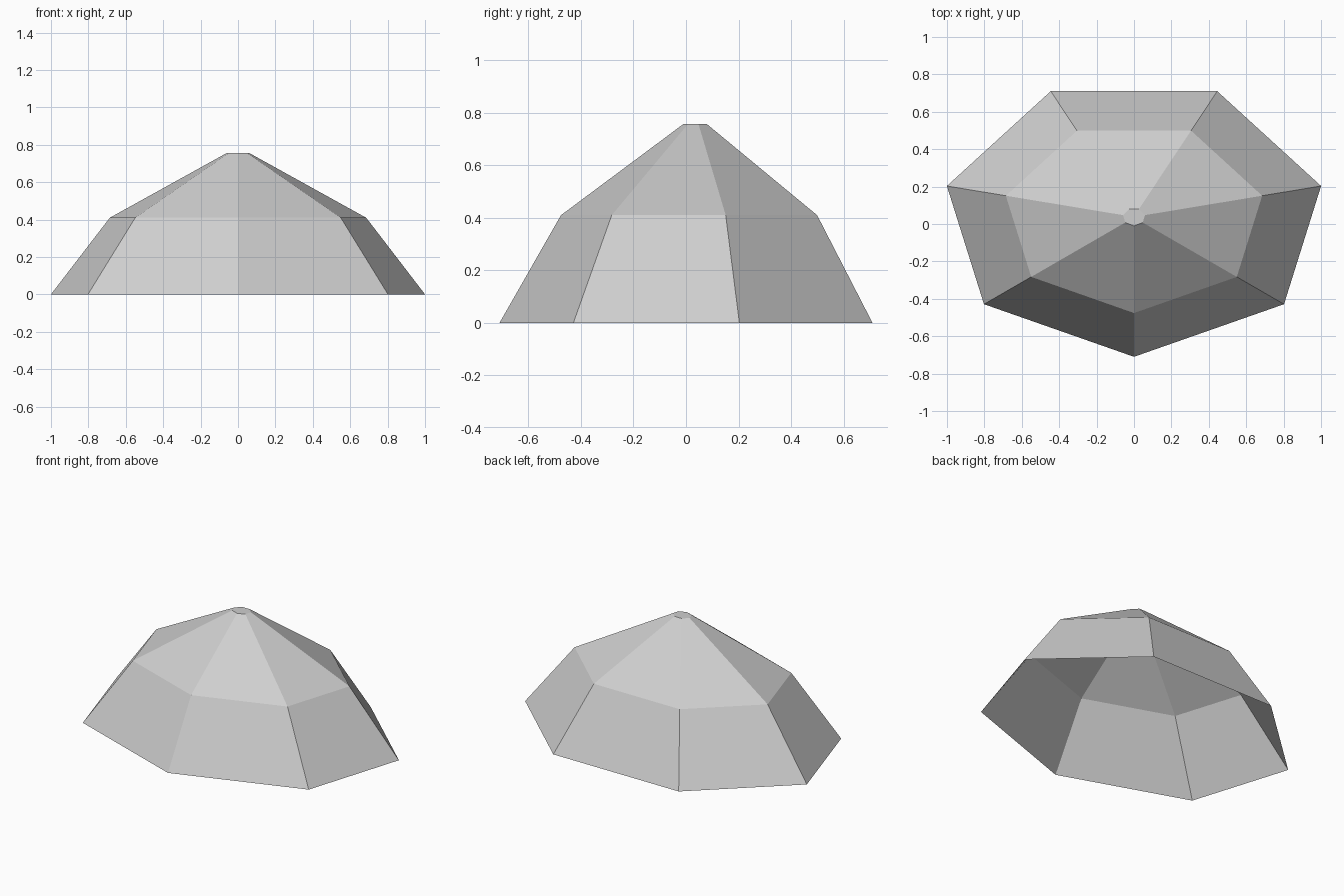
import bpy, bmesh
from math import sin, cos, pi

cube = bpy.data.objects.get("Cube")
if cube:
    bpy.data.objects.remove(cube, do_unlink=True)

SIDES = 7
CENTRE_Y = 0.037
# Rings from rim to crown: x radius, y radius, height
RINGS = [(1.026, 0.747, 0.0), (0.703, 0.513, 0.41), (0.06, 0.047, 0.757)]

# Single grey colour
grey = bpy.data.materials.new("light_grey")
grey.use_nodes = True
colour = (0.62, 0.62, 0.62, 1)
grey.diffuse_color = colour
grey.node_tree.nodes["Principled BSDF"].inputs["Base Color"].default_value = colour


def add_ring(bm, rx, ry, z):
    """Seven-sided ring with one corner pointing to the front."""
    angles = [2 * pi * i / SIDES for i in range(SIDES)]
    return [bm.verts.new((rx * sin(a), CENTRE_Y - ry * cos(a), z)) for a in angles]


# Faceted shell, open underneath
bm = bmesh.new()
rings = [add_ring(bm, *ring) for ring in RINGS]
for low, high in zip(rings, rings[1:]):
    for i in range(SIDES):
        j = (i + 1) % SIDES
        bm.faces.new((low[i], low[j], high[j], high[i]))

# Flat crown
bm.faces.new(rings[-1])

mesh = bpy.data.meshes.new("domed_shell")
bm.to_mesh(mesh)
bm.free()
mesh.materials.append(grey)
shell = bpy.data.objects.new("domed_shell", mesh)
bpy.context.collection.objects.link(shell)
